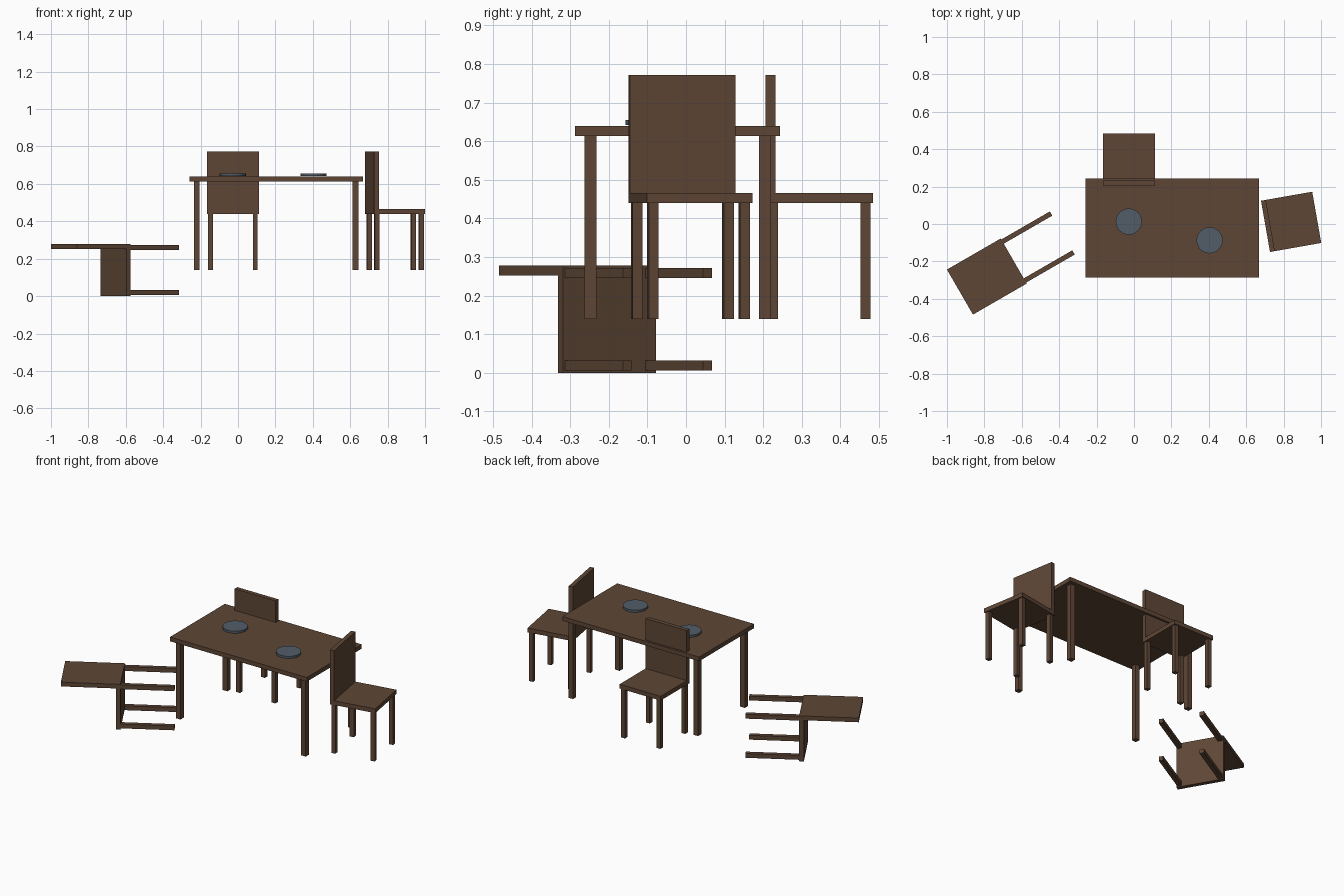
import bpy, math
from mathutils import Matrix, Vector

if "Cube" in bpy.data.objects:
    bpy.data.objects.remove(bpy.data.objects["Cube"])


def material(name, rgb):
    m = bpy.data.materials.new(name)
    m.diffuse_color = (*rgb, 1)
    m.use_nodes = True
    m.node_tree.nodes["Principled BSDF"].inputs["Base Color"].default_value = m.diffuse_color
    return m


WOOD = material("dark brown wood", (0.112, 0.062, 0.037))
SLATE = material("slate blue ceramic", (0.085, 0.108, 0.137))


def box(name, lo, hi, frame=Matrix()):
    """Box between two corners, placed in a local frame."""
    lo, hi = Vector(lo), Vector(hi)
    bpy.ops.mesh.primitive_cube_add(size=1)
    o = bpy.context.object
    o.name = name
    o.data.transform(Matrix.Translation((lo + hi) / 2) @ Matrix.Diagonal((*(hi - lo), 1)))
    o.matrix_world = frame
    o.data.materials.append(WOOD)


def chair(name, frame):
    """Chair with origin under the seat centre, back on local -y."""
    h, t, inset = 0.139, 0.026, 0.006
    box(name + "_seat", (-h, t - h, 0), (h, h, t), frame)
    box(name + "_back", (-h, -h, 0), (h, t - h, 0.332), frame)
    c = h - inset - t / 2
    for sx in (-1, 1):
        for label, sy in (("back", -1), ("front", 1)):
            side = "left" if sx < 0 else "right"
            box(f"{name}_{label}_{side}_leg",
                (sx * c - t / 2, sy * c - t / 2, -0.3),
                (sx * c + t / 2, sy * c + t / 2, 0), frame)


# table
X0, X1, Y0, Y1 = -0.26, 0.667, -0.287, 0.244
box("table_top", (X0, Y0, 0.614), (X1, Y1, 0.64))
W, I = 0.031, 0.024
for x in (X0 + I, X1 - I - W):
    for y in (Y0 + I, Y1 - I - W):
        box("table_leg", (x, y, 0.14), (x + W, y + W, 0.614))

# plates on the table
for x, y in ((-0.028, 0.013), (0.404, -0.087)):
    bpy.ops.mesh.primitive_cylinder_add(vertices=24, radius=0.07, depth=0.013,
                                        location=(x, y, 0.6485))
    bpy.context.object.name = "plate"
    bpy.context.object.data.materials.append(SLATE)

# two standing chairs, facing away from the table
chair("rear_chair", Matrix.Translation((-0.028, 0.345, 0.44)))
chair("side_chair", Matrix.Translation((0.84, 0.0115, 0.44))
      @ Matrix.Rotation(math.radians(-80), 4, 'Z'))

# fallen chair: back turned up to the top, legs pointing to the table
c, s = math.cos(math.radians(30)), 0.5
fallen = Matrix(((-s, 0, -c, -0.643),
                 (c, 0, -s, -0.198),
                 (0, -1, 0, 0.139),
                 (0, 0, 0, 1)))
chair("fallen_chair", fallen)
